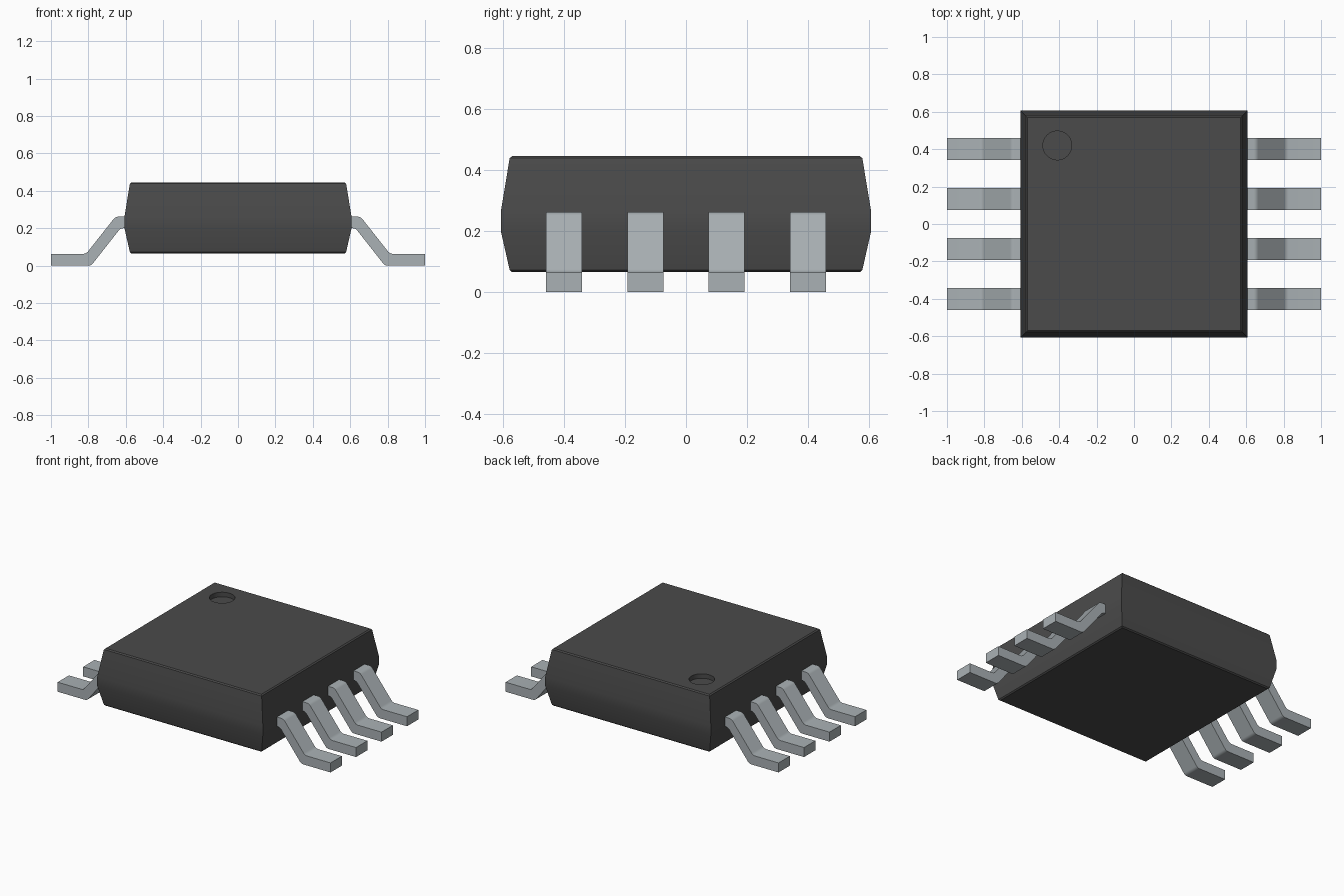
import bpy, bmesh, math

if "Cube" in bpy.data.objects:
    bpy.data.objects.remove(bpy.data.objects["Cube"], do_unlink=True)


def make_material(name, color):
    mat = bpy.data.materials.new(name)
    mat.use_nodes = True
    mat.diffuse_color = color
    mat.node_tree.nodes["Principled BSDF"].inputs["Base Color"].default_value = color
    return mat


def make_object(name, bm, mat):
    bmesh.ops.recalc_face_normals(bm, faces=bm.faces)
    mesh = bpy.data.meshes.new(name)
    bm.to_mesh(mesh)
    bm.free()
    mesh.materials.append(mat)
    obj = bpy.data.objects.new(name, mesh)
    bpy.context.collection.objects.link(obj)
    return obj


def select_only(obj):
    bpy.ops.object.select_all(action="DESELECT")
    obj.select_set(True)
    bpy.context.view_layer.objects.active = obj


plastic = make_material("dark plastic", (0.07, 0.07, 0.07, 1))
metal = make_material("pale metal", (0.40, 0.44, 0.46, 1))

# Package body: stacked square rings given as (half width, height)
rings = [(0.57, 0.065), (0.578, 0.072), (0.607, 0.2),
         (0.607, 0.262), (0.578, 0.438), (0.57, 0.445)]
bm = bmesh.new()
loops = [[bm.verts.new((sx * h, sy * h, z))
          for sx, sy in ((-1, -1), (1, -1), (1, 1), (-1, 1))] for h, z in rings]
for low, high in zip(loops, loops[1:]):
    for i in range(4):
        j = (i + 1) % 4
        bm.faces.new((low[i], low[j], high[j], high[i]))
bm.faces.new(loops[0])
bm.faces.new(loops[-1])
body = make_object("package_body", bm, plastic)

# Round orientation dimple sunk into the top
bpy.ops.mesh.primitive_cylinder_add(vertices=48, radius=0.077, depth=0.08,
                                    location=(-0.41, 0.42, 0.455))
cutter = bpy.context.object
cutter.data.materials.append(plastic)
cut = body.modifiers.new("dimple", "BOOLEAN")
cut.operation = "DIFFERENCE"
cut.solver = "EXACT"
cut.object = cutter
select_only(body)
bpy.ops.object.modifier_apply(modifier="dimple")
bpy.data.objects.remove(cutter, do_unlink=True)
bpy.ops.object.shade_smooth_by_angle(angle=math.radians(25))

# Gull-wing pins: side profile extruded across the pin width
profile = [(0.55, 0.2), (0.628, 0.2), (0.785, 0), (1, 0),
           (1, 0.063), (0.812, 0.063), (0.655, 0.262), (0.55, 0.262)]
bends = (1, 2, 5, 6)
pin_width = 0.118


def make_pin(name, side, y):
    bm = bmesh.new()
    near, far = [[bm.verts.new((side * x, y + s * pin_width / 2, z)) for x, z in profile]
                 for s in (-1, 1)]
    bm.faces.new(near)
    bm.faces.new(far)
    count = len(profile)
    for i in range(count):
        j = (i + 1) % count
        bm.faces.new((near[i], near[j], far[j], far[i]))
    bend_edges = [bm.edges.get((near[i], far[i])) for i in bends]
    bmesh.ops.bevel(bm, geom=bend_edges, offset=0.014, segments=3,
                    profile=0.5, affect="EDGES")
    pin = make_object(name, bm, metal)
    select_only(pin)
    bpy.ops.object.shade_smooth_by_angle(angle=math.radians(30))


for side, label in ((1, "left"), (-1, "right")):
    for n in range(4):
        make_pin(f"{label}_pin_{n + 1}", side, (n - 1.5) * 0.267)
